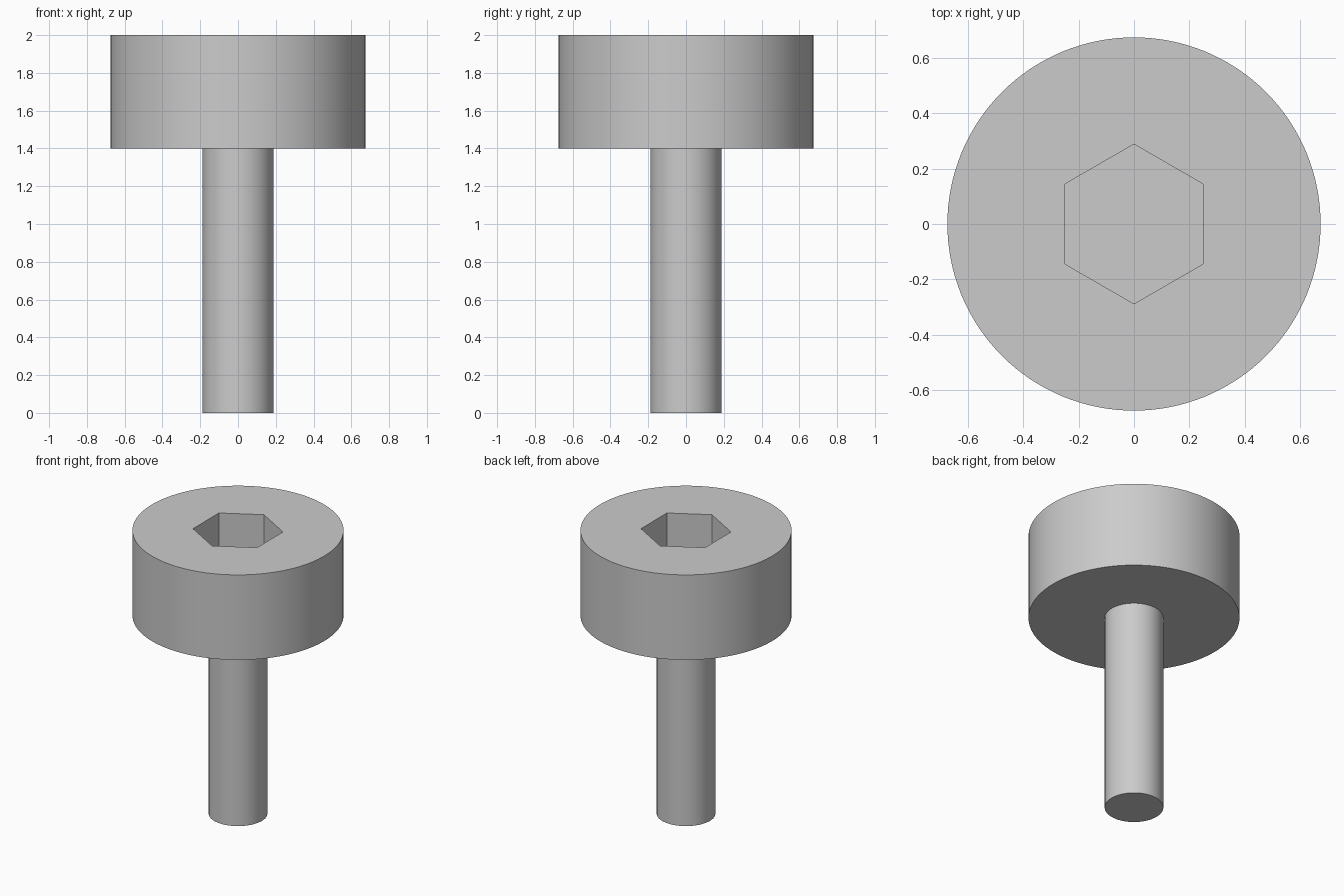
import bpy
import math

if "Cube" in bpy.data.objects:
    bpy.data.objects.remove(bpy.data.objects["Cube"], do_unlink=True)

HEAD_RADIUS = 0.675
SHAFT_RADIUS = 0.1875
TOP = 2.0
HEAD_BASE = 1.4
SOCKET_FLATS = 0.5
SOCKET_DEPTH = 0.36

steel = bpy.data.materials.new("grey_steel")
steel.use_nodes = True
colour = (0.6, 0.6, 0.6, 1)
steel.diffuse_color = colour
steel.node_tree.nodes["Principled BSDF"].inputs["Base Color"].default_value = colour


def cylinder(name, radius, bottom, top, sides, turn=0):
    bpy.ops.mesh.primitive_cylinder_add(
        vertices=sides, radius=radius, depth=top - bottom,
        location=(0, 0, (bottom + top) / 2), rotation=(0, 0, turn))
    obj = bpy.context.object
    obj.name = name
    obj.data.materials.append(steel)
    return obj


# Round head and plain shaft
head = cylinder("head", HEAD_RADIUS, HEAD_BASE, TOP, 128)
bpy.ops.object.shade_smooth_by_angle(angle=math.radians(30))
shaft = cylinder("shaft", SHAFT_RADIUS, 0, HEAD_BASE, 96)
bpy.ops.object.shade_smooth_by_angle(angle=math.radians(30))

# Hexagonal socket cut into the head, corners pointing front and back
socket = cylinder("socket_cutter", SOCKET_FLATS / math.sqrt(3),
                  TOP - SOCKET_DEPTH, TOP + 0.1, 6)
cut = head.modifiers.new("socket", 'BOOLEAN')
cut.operation = 'DIFFERENCE'
cut.solver = 'EXACT'
cut.object = socket
bpy.context.view_layer.objects.active = head
bpy.ops.object.modifier_apply(modifier=cut.name)
bpy.data.objects.remove(socket, do_unlink=True)
